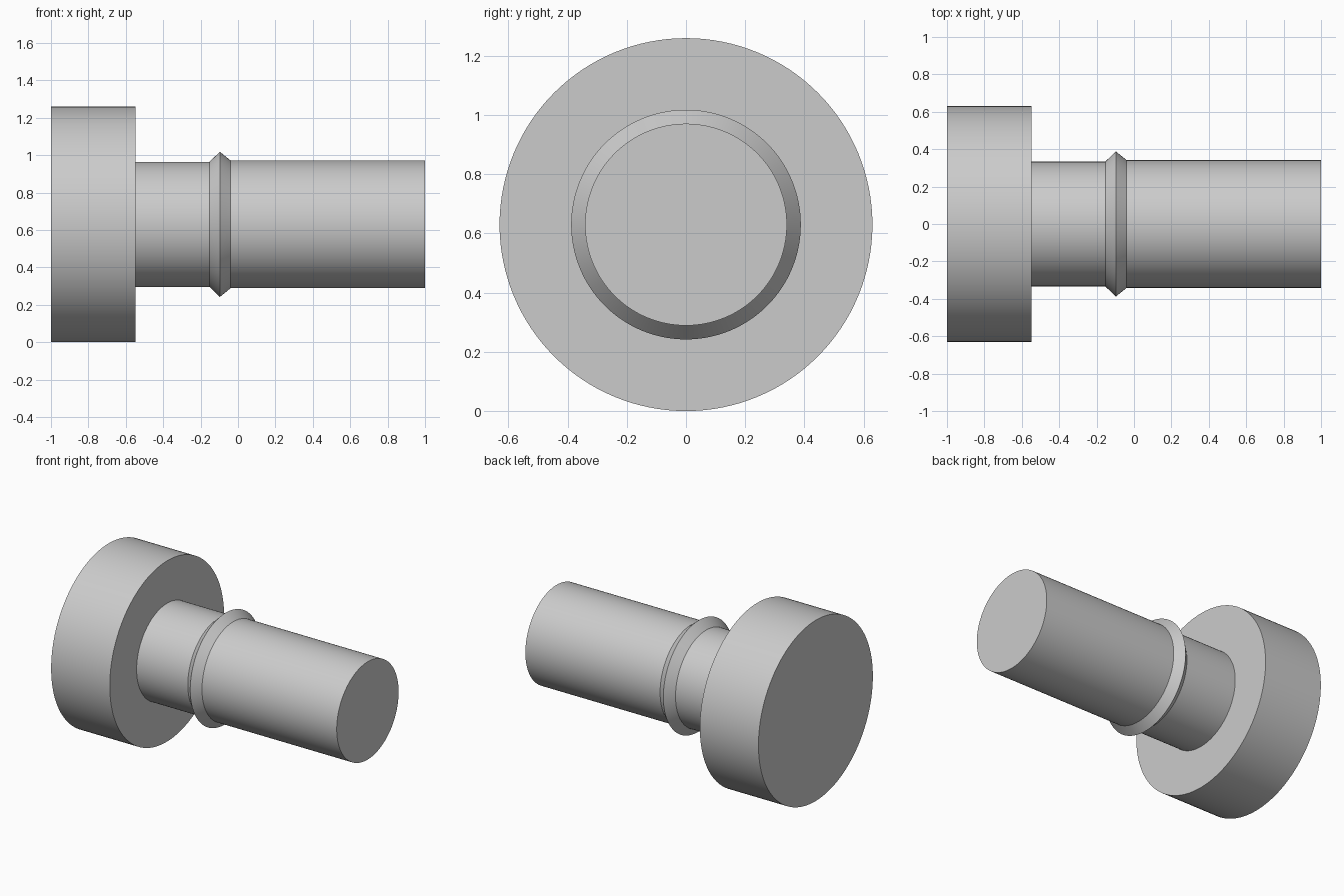
import bpy, bmesh, math

if "Cube" in bpy.data.objects:
    bpy.data.objects.remove(bpy.data.objects["Cube"])

SEGMENTS = 128
AXIS_Z = 0.63

metal = bpy.data.materials.new("grey metal")
metal.diffuse_color = (0.6, 0.6, 0.6, 1)
metal.use_nodes = True
metal.node_tree.nodes["Principled BSDF"].inputs["Base Color"].default_value = metal.diffuse_color

# Revolve a closed (x, radius) outline around the x axis
def lathe(name, outline):
    bm = bmesh.new()
    rings = []
    for x, r in outline:
        rings.append([bm.verts.new((x, r * math.cos(a), AXIS_Z + r * math.sin(a)))
                      for a in (2 * math.pi * i / SEGMENTS for i in range(SEGMENTS))])
    for a, b in zip(rings, rings[1:]):
        for i in range(SEGMENTS):
            j = (i + 1) % SEGMENTS
            bm.faces.new((a[i], a[j], b[j], b[i]))
    bm.faces.new(rings[0])
    bm.faces.new(rings[-1])
    bmesh.ops.recalc_face_normals(bm, faces=bm.faces)
    mesh = bpy.data.meshes.new(name)
    bm.to_mesh(mesh)
    bm.free()
    mesh.materials.append(metal)
    obj = bpy.data.objects.new(name, mesh)
    bpy.context.collection.objects.link(obj)
    bpy.ops.object.select_all(action='DESELECT')
    obj.select_set(True)
    bpy.context.view_layer.objects.active = obj
    bpy.ops.object.shade_smooth_by_angle(angle=math.radians(25))

# Head, neck, pointed collar and shank in one solid turned profile
lathe("turned_pin", [
    (-1.0, 0.63), (-0.548, 0.63),
    (-0.548, 0.334), (-0.153, 0.334),
    (-0.097, 0.388), (-0.039, 0.341),
    (1.0, 0.341),
])
